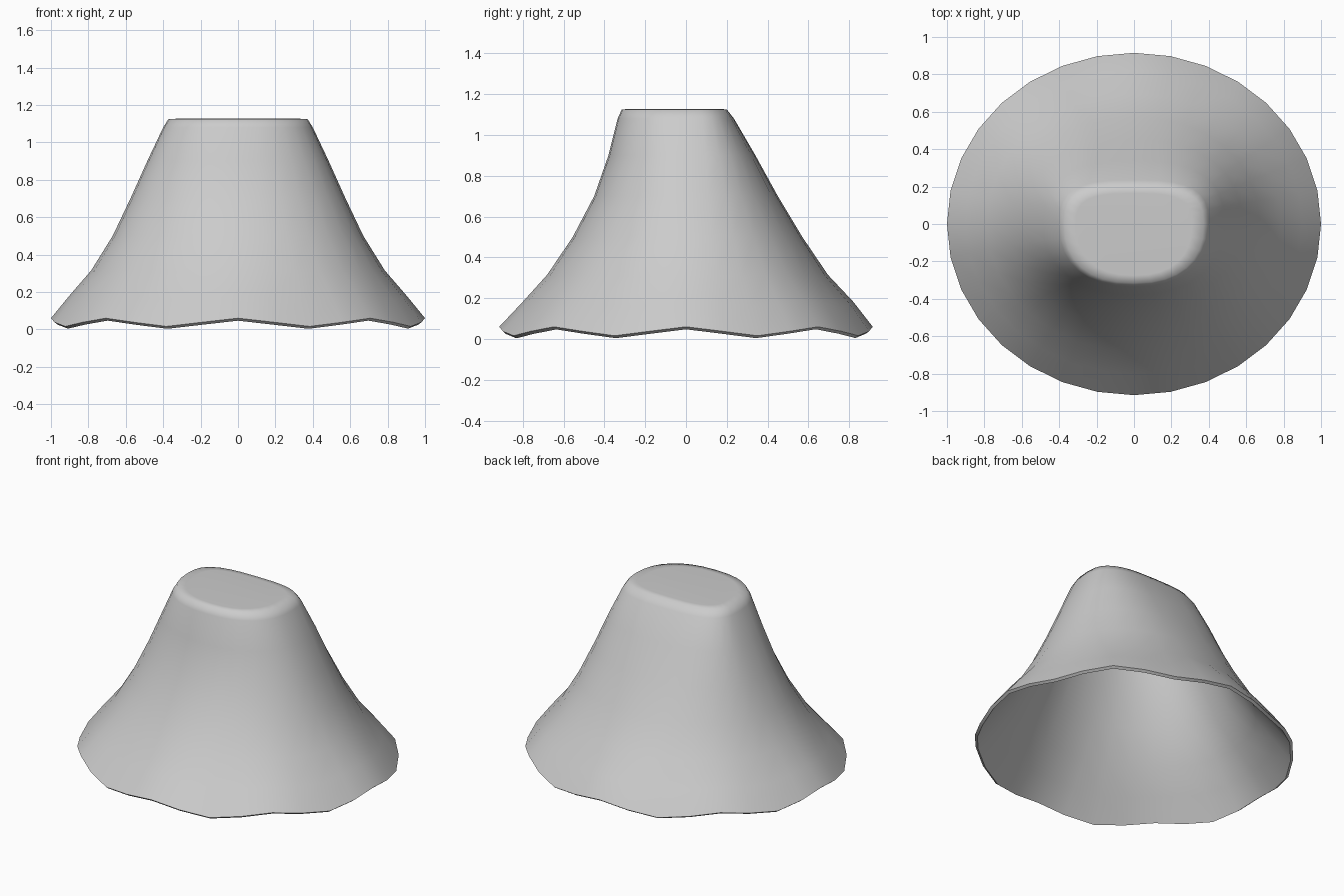
import bpy, bmesh, math

if "Cube" in bpy.data.objects:
    bpy.data.objects.remove(bpy.data.objects["Cube"])

SIDES = 32
# height, half width, front depth, back depth, squareness of the back
RINGS = [
    (0.038, 1.00, 0.915, 0.915, 2.0),
    (0.17, 0.90, 0.80, 0.82, 2.0),
    (0.31, 0.785, 0.68, 0.695, 2.05),
    (0.50, 0.67, 0.555, 0.57, 2.15),
    (0.70, 0.575, 0.45, 0.45, 2.3),
    (0.90, 0.485, 0.38, 0.34, 2.6),
    (1.08, 0.40, 0.335, 0.235, 3.0),
    (1.125, 0.372, 0.315, 0.20, 3.0),
    (1.127, 0.31, 0.275, 0.165, 3.0),
]
WAVE = [0.022, 0.012, 0.005]   # hem ripple fading upward


def power(v, n):
    return math.copysign(abs(v) ** (2 / n), v) if abs(v) > 1e-6 else 0.0


bm = bmesh.new()
rows = []
for i, (z, w, front, back, n) in enumerate(RINGS):
    row = []
    for k in range(SIDES):
        a = 2 * math.pi * k / SIDES
        s = math.sin(a)
        e = n if s > 0 else 2 + (n - 2) * 0.35
        ripple = WAVE[i] * math.cos(8 * a) if i < len(WAVE) else 0
        row.append(bm.verts.new((w * power(math.cos(a), e),
                                 (back if s > 0 else front) * power(s, e),
                                 z + ripple)))
    rows.append(row)
for lo, hi in zip(rows, rows[1:]):
    for k in range(SIDES):
        j = (k + 1) % SIDES
        bm.faces.new((lo[k], lo[j], hi[j], hi[k]))
bm.faces.new(rows[-1])   # flat closed waist
for f in bm.faces:
    f.smooth = True
mesh = bpy.data.meshes.new("flared_skirt")
bm.to_mesh(mesh)
bm.free()

skirt = bpy.data.objects.new("flared_skirt", mesh)
bpy.context.collection.objects.link(skirt)
grey = bpy.data.materials.new("light grey cloth")
grey.diffuse_color = (0.6, 0.6, 0.6, 1)
grey.use_nodes = True
grey.node_tree.nodes["Principled BSDF"].inputs["Base Color"].default_value = grey.diffuse_color
mesh.materials.append(grey)

# Cloth thickness, growing inward, with a crisp hem
shell = skirt.modifiers.new("thickness", "SOLIDIFY")
shell.thickness = 0.02
shell.offset = -1
bpy.context.view_layer.objects.active = skirt
skirt.select_set(True)
bpy.ops.object.modifier_apply(modifier="thickness")
bpy.ops.object.shade_smooth_by_angle(angle=math.radians(75))
